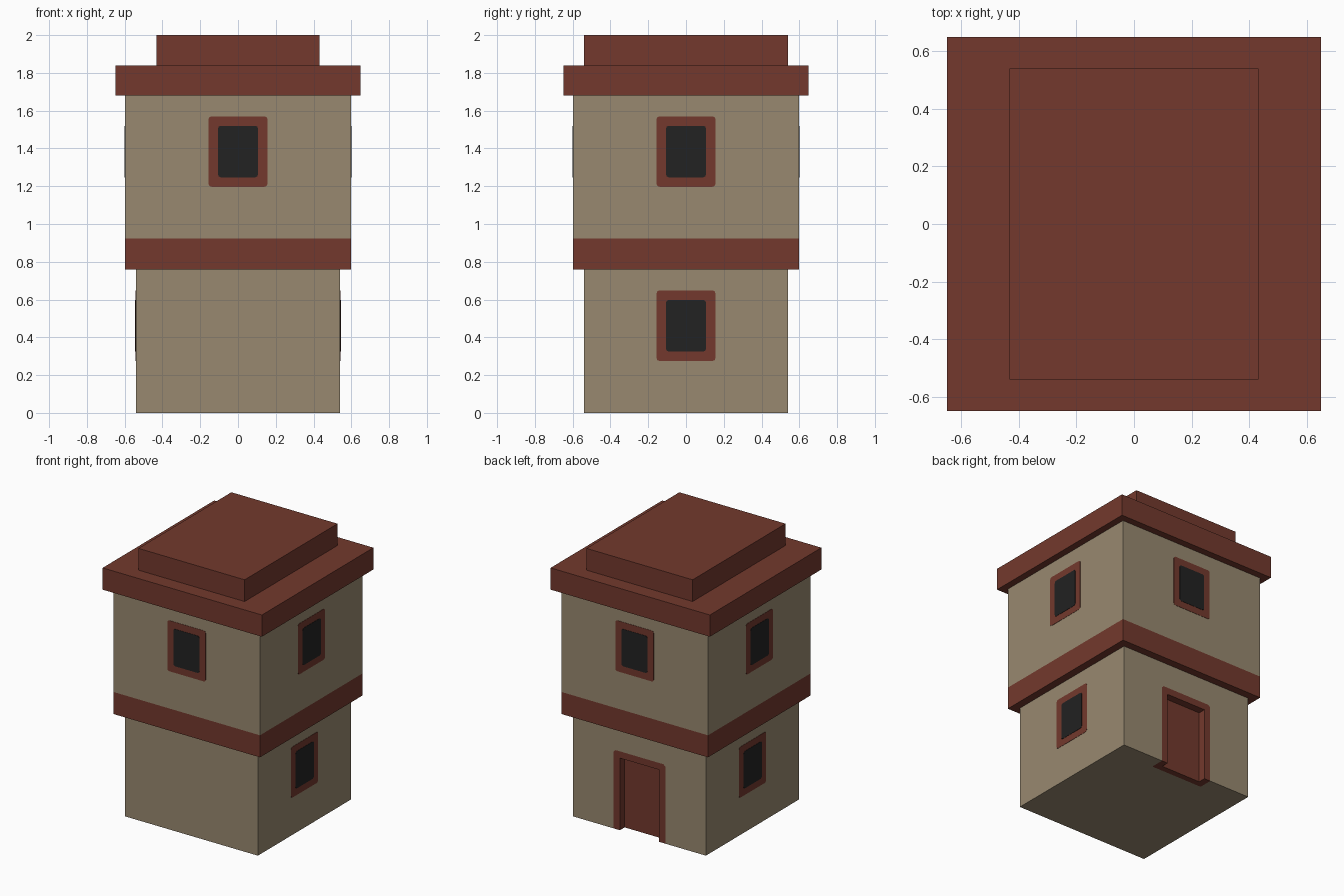
import bpy, bmesh, math
from mathutils import Matrix

if "Cube" in bpy.data.objects:
    bpy.data.objects.remove(bpy.data.objects["Cube"])


def material(name, srgb):
    m = bpy.data.materials.new(name)
    lin = [((c / 255 + 0.055) / 1.055) ** 2.4 for c in srgb]
    m.diffuse_color = (*lin, 1)
    m.use_nodes = True
    m.node_tree.nodes["Principled BSDF"].inputs["Base Color"].default_value = m.diffuse_color
    return m


BEIGE = material("beige_wall", (152, 137, 112))
RED = material("brick_red", (115, 57, 45))
DARK = material("dark_glass", (34, 34, 34))


def finish(name, bm, mat):
    bmesh.ops.recalc_face_normals(bm, faces=bm.faces)
    me = bpy.data.meshes.new(name)
    bm.to_mesh(me)
    bm.free()
    me.materials.append(mat)
    ob = bpy.data.objects.new(name, me)
    bpy.context.collection.objects.link(ob)
    return ob


def box(name, hx, hy, z0, z1, mat):
    """Box centred on the z axis with half sizes hx, hy."""
    bm = bmesh.new()
    bmesh.ops.create_cube(bm, size=1, matrix=Matrix.Translation((0, 0, (z0 + z1) / 2))
                          @ Matrix.Diagonal((2 * hx, 2 * hy, z1 - z0, 1)))
    return finish(name, bm, mat)


def prism(name, profile, y0, y1, mat, angle=0):
    """Extrude an x-z profile from y0 to y1, then turn it about z."""
    bm = bmesh.new()
    face = bm.faces.new([bm.verts.new((x, y0, z)) for x, z in profile])
    ext = bmesh.ops.extrude_face_region(bm, geom=[face])
    verts = [g for g in ext["geom"] if isinstance(g, bmesh.types.BMVert)]
    bmesh.ops.translate(bm, verts=verts, vec=(0, y1 - y0, 0))
    bmesh.ops.rotate(bm, verts=bm.verts, matrix=Matrix.Rotation(angle, 3, 'Z'))
    return finish(name, bm, mat)


def rounded(hw, z0, z1, r):
    """Rounded rectangle outline."""
    pts = []
    for i, (sx, cz) in enumerate([(1, z1 - r), (-1, z1 - r), (-1, z0 + r), (1, z0 + r)]):
        for k in range(3):
            a = (i + k / 2) * math.pi / 2
            pts.append((sx * (hw - r) + r * math.cos(a), cz + r * math.sin(a)))
    return pts


# Storeys, floor band and stepped roof
LOW, UP = 0.54, 0.597
lower = box("lower_storey", LOW, LOW, 0, 0.76, BEIGE)
box("floor_band", UP, UP, 0.76, 0.922, RED)
box("upper_storey", UP, UP, 0.922, 1.68, BEIGE)
box("roof_slab", 0.648, 0.648, 1.68, 1.84, RED)
box("roof_top", 0.432, 0.54, 1.84, 2.0, RED)

# Door frame outline, also used to cut the pocket in the back wall
W, H, R, T = 0.21, 0.58, 0.015, 0.05
outer = [(W, 0), (W, H - R), (W - R, H), (R - W, H), (-W, H - R), (-W, 0)]
inner = [(T - W, 0), (T - W, H - T), (W - T, H - T), (W - T, 0)]
DEEP, PANEL = LOW - 0.10, LOW - 0.055
cutter = prism("door_cutter", [(x, z if z else -0.1) for x, z in outer], DEEP, LOW + 0.1, BEIGE)
cut = lower.modifiers.new("door_pocket", 'BOOLEAN')
cut.operation, cut.solver, cut.object = 'DIFFERENCE', 'EXACT', cutter
bpy.context.view_layer.objects.active = lower
bpy.ops.object.modifier_apply(modifier=cut.name)
bpy.data.objects.remove(cutter)

# Flush door frame and the set-back door
prism("door_frame", outer + inner, DEEP, LOW, RED)
prism("door", inner, DEEP, PANEL, RED)


# Windows: thin rounded frame and pane on each wall (0 = back, turning to left)
def window(name, wall, z0, z1, turn):
    a = turn * math.pi / 2
    prism(name + "_frame", rounded(0.156, z0, z1, 0.015), wall - 0.002, wall + 0.002, RED, a)
    prism(name + "_pane", rounded(0.106, z0 + 0.05, z1 - 0.05, 0.015),
          wall - 0.002, wall + 0.004, DARK, a)


for turn, side in enumerate(["back", "left", "front", "right"]):
    window("upper_window_" + side, UP, 1.197, 1.57, turn)
    if side in ("left", "right"):
        window("lower_window_" + side, LOW, 0.275, 0.648, turn)
